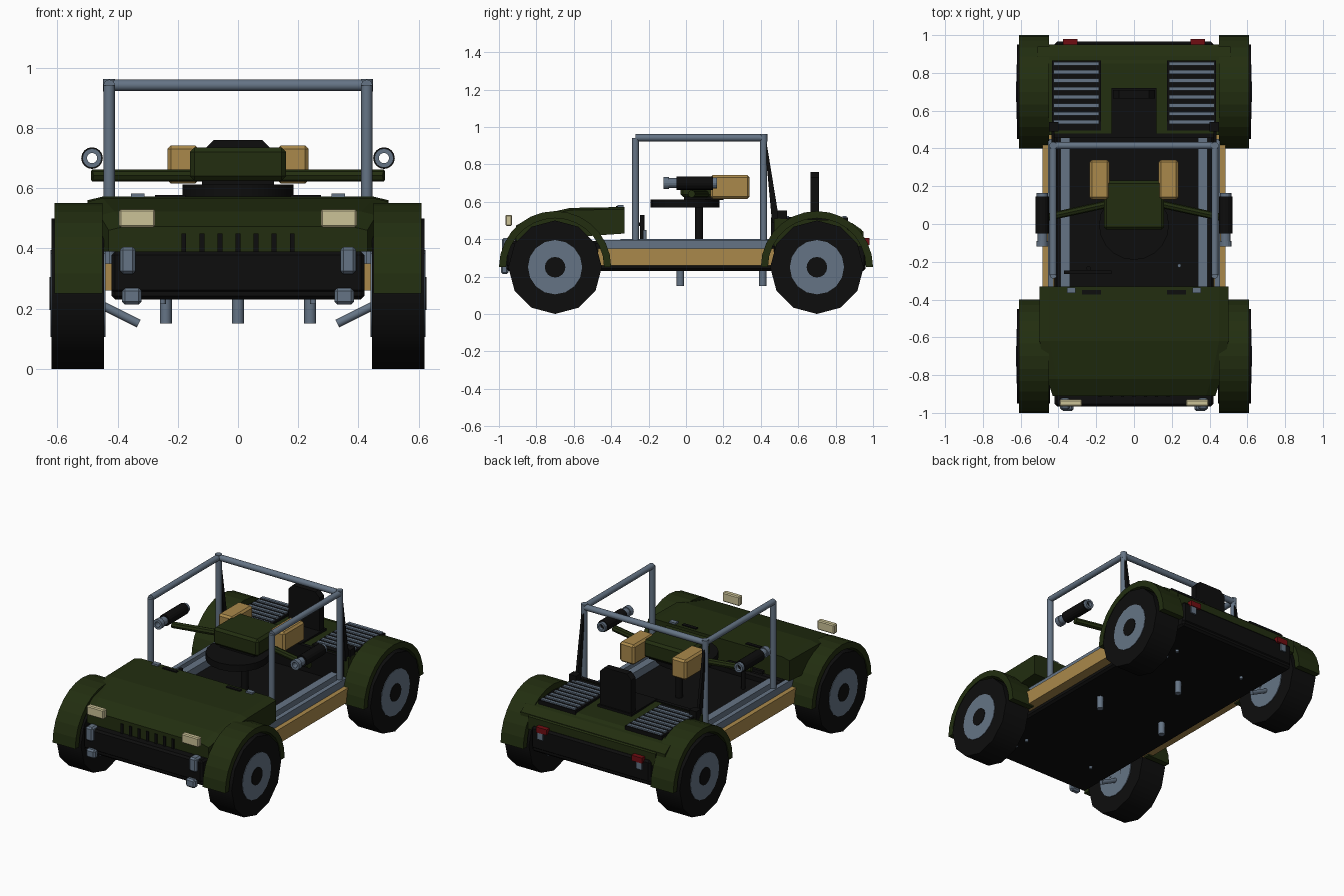
import bpy, bmesh, math
from mathutils import Vector

if "Cube" in bpy.data.objects:
    bpy.data.objects.remove(bpy.data.objects["Cube"])


def material(name, rgb):
    m = bpy.data.materials.new(name)
    m.use_nodes = True
    m.diffuse_color = (*rgb, 1)
    m.node_tree.nodes["Principled BSDF"].inputs["Base Color"].default_value = (*rgb, 1)
    return m


GREEN = material("olive green", (0.016, 0.027, 0.005))
BLACK = material("rubber black", (0.004, 0.004, 0.004))
STEEL = material("steel grey", (0.13, 0.175, 0.235))
TAN = material("tan", (0.40, 0.25, 0.07))
CREAM = material("lamp cream", (0.60, 0.54, 0.31))
RED = material("lamp red", (0.16, 0.004, 0.006))


def finish(name, bm, mat, bevel=0, smooth=False):
    bmesh.ops.recalc_face_normals(bm, faces=bm.faces)
    mesh = bpy.data.meshes.new(name)
    bm.to_mesh(mesh)
    bm.free()
    mesh.materials.append(mat)
    ob = bpy.data.objects.new(name, mesh)
    bpy.context.collection.objects.link(ob)
    if bevel:
        mod = ob.modifiers.new("Bevel", "BEVEL")
        mod.width, mod.segments = bevel, 1
    if smooth:
        bpy.ops.object.select_all(action="DESELECT")
        ob.select_set(True)
        bpy.context.view_layer.objects.active = ob
        bpy.ops.object.shade_smooth_by_angle(angle=math.radians(40))
    return ob


def loft(name, rings, mat, bevel=0, closed=False):
    """Skin a list of equal point loops, capping the ends unless closed."""
    bm = bmesh.new()
    loops = [[bm.verts.new(p) for p in ring] for ring in rings]
    n = len(loops[0])
    pairs = list(zip(loops, loops[1:])) + ([(loops[-1], loops[0])] if closed else [])
    for a, b in pairs:
        for i in range(n):
            j = (i + 1) % n
            bm.faces.new((a[i], a[j], b[j], b[i]))
    if not closed:
        bm.faces.new(loops[0])
        bm.faces.new(loops[-1])
    return finish(name, bm, mat, bevel)


def box(name, x, y, z, mat, bevel=0):
    """Box from three (low, high) ranges."""
    return loft(name, [[(x[0], y[0], h), (x[1], y[0], h), (x[1], y[1], h), (x[0], y[1], h)]
                       for h in z], mat, bevel)


def side_box(name, s, x, y, z, mat, bevel=0):
    return box(name, sorted((s * x[0], s * x[1])), y, z, mat, bevel)


def rod(name, a, b, r, mat, sides=12):
    a, b = Vector(a), Vector(b)
    bm = bmesh.new()
    bmesh.ops.create_cone(bm, cap_ends=True, segments=sides, radius1=r, radius2=r,
                          depth=(b - a).length)
    turn = (b - a).to_track_quat("Z", "Y").to_matrix().to_4x4()
    turn.translation = (a + b) / 2
    bm.transform(turn)
    return finish(name, bm, mat, smooth=True)


def pipe(name, x, z, y0, y1, r, hole, mat):
    """Open barrel along y."""
    rings = []
    for i in range(16):
        c, s = math.cos(i * math.tau / 16), math.sin(i * math.tau / 16)
        rings.append([(x + q * c, y, z + q * s)
                      for q, y in ((r, y0), (r, y1), (hole, y1), (hole, y0))])
    return loft(name, rings, mat, closed=True)


def prism(name, pts, x0, x1, mat, bevel=0):
    return loft(name, [[(x, y, z) for y, z in pts] for x in (x0, x1)], mat, bevel)


def arch(name, yc, x0, x1, r_out, r_in):
    steps = [i * math.pi / 14 for i in range(15)]
    rings = [[(x, yc + r * math.cos(t), 0.25 + r * math.sin(t))
              for x, r in ((x0, r_out), (x1, r_out), (x1, r_in), (x0, r_in))] for t in steps]
    return loft(name, rings, GREEN)


# Chassis tub
box("floor_pan", (-.42, .42), (-.96, .96), (.23, .35), BLACK, .012)
box("front_bulkhead", (-.42, .42), (-.965, -.36), (.25, .39), BLACK, .012)
box("rear_bulkhead", (-.42, .42), (.46, .965), (.25, .39), BLACK, .012)

# Bonnet, built from cross-sections along y: y, half width, bottom, top
sections = [(-.33, .50, .43, .56), (-.62, .50, .41, .555), (-.82, .46, .39, .51), (-.91, .43, .39, .46)]
loft("bonnet", [[(-w, y, lo), (w, y, lo), (w, y, hi), (w - .05, y, hi + .012),
                 (.05 - w, y, hi + .012), (-w, y, hi)] for y, w, lo, hi in sections], GREEN)
for i in range(7):
    x = (i - 3) * .06
    box("grille_slot", (x - .008, x + .008), (-.917, -.90), (.385, .45), BLACK)

# Rear deck with its lip and hatch
prism("rear_deck", [(.47, .36), (.47, .51), (.85, .50), (.95, .44), (.95, .36)], -.45, .45, GREEN)
prism("rear_lip", [(.86, .45), (.86, .49), (.89, .485), (.94, .45), (.94, .42)], -.51, .51, GREEN)
box("deck_hatch", (-.12, .12), (.46, .72), (.50, .518), BLACK)
loft("deck_back_rest", [[(x, y, z) for x, z in ((-.11, .50), (.11, .50), (.11, .73), (.08, .76),
                        (-.08, .76), (-.11, .73))] for y in (.665, .71)], BLACK)
box("deck_front_edge", (-.42, .42), (.455, .48), (.36, .515), BLACK)

for s in (-1, 1):
    # Wheels and mudguards
    for yc in (-.7, .7):
        rod("tyre", (s * .445, yc, .25), (s * .62, yc, .25), .25, BLACK, 12)
        for part, reach, r, mat in (("wheel_disc", .623, .145, STEEL), ("hub_cap", .626, .055, BLACK)):
            rod(part, (s * .44, yc, .25), (s * reach, yc, .25), r, mat, 16)
        arch("mudguard", yc, s * .45, s * .61, .30, .262)
        rod("suspension_arm", (s * .46, yc, .215), (s * .33, yc, .15), .014, STEEL)
        rod("drain_pin", (s * .25, yc, .215), (s * .25, yc, .24), .01, STEEL)

    # Side sills
    side_box("side_panel", s, (.42, .485), (-.47, .47), (.26, .35), TAN)
    side_box("floor_rail", s, (.34, .39), (-.35, .49), (.34, .40), STEEL)
    side_box("sill_rail", s, (.425, .455), (-.45, .45), (.34, .395), STEEL)

    # Roll cage
    corners = [(s * .428, -.27, .35), (s * .428, -.27, .942), (s * .428, .415, .942), (s * .428, .415, .35)]
    for name, a, b in (("front_post", 0, 1), ("roof_rail", 1, 2), ("rear_post", 2, 3)):
        rod(name, corners[a], corners[b], .019, STEEL)
    rod("cage_joint", (s * .428, .415, .922), (s * .428, .415, .962), .02, STEEL)
    prism("cage_brace", [(.42, .92), (.43, .92), (.50, .49), (.46, .49)], s * .42, s * .437, BLACK)
    side_box("brace_foot", s, (.40, .45), (.49, .54), (.49, .553), BLACK)

    # Bonnet fittings
    side_box("bonnet_hinge", s, (.31, .355), (-.365, -.335), (.56, .582), STEEL)
    side_box("bonnet_slot", s, (.175, .275), (-.373, -.35), (.56, .577), BLACK)

    # Lamps and tow brackets
    side_box("headlamp", s, (.275, .395), (-.965, -.93), (.47, .53), CREAM, .006)
    side_box("upper_bracket", s, (.34, .392), (-.985, -.92), (.315, .405), STEEL, .01)
    side_box("lower_bracket", s, (.32, .385), (-.99, -.95), (.213, .268), STEEL, .01)
    side_box("tail_lamp", s, (.30, .375), (.94, .98), (.37, .405), RED)
    side_box("tail_bracket", s, (.33, .37), (.94, .975), (.325, .37), STEEL)

    # Deck vents
    side_box("vent_panel", s, (.175, .435), (.495, .865), (.49, .516), BLACK)
    for i in range(8):
        y = .53 + i * .044
        side_box("vent_slat", s, (.185, .425), (y, y + .02), (.50, .524), STEEL)

    # Turret guns and ammunition boxes
    side_box("ammo_box", s, (.13, .235), (.13, .34), (.615, .742), TAN, .012)
    rod("gun_arm", (s * .12, .11, .642), (s * .485, .03, .642), .02, GREEN, 8)
    for part, y0, y1, r, mat in (("gun_muzzle", -.12, -.09, .032, STEEL), ("gun_neck", -.09, -.05, .026, STEEL),
                                 ("gun_body", -.05, .145, .036, BLACK), ("gun_tail", .145, .165, .03, STEEL)):
        pipe(part, s * .485, .70, y0, y1, r, .017, mat)
    rod("support_foot", (s * .24, -.03, .15), (s * .24, -.03, .24), .02, STEEL)

rod("cage_cross_bar", (-.428, .415, .942), (.428, .415, .942), .019, STEEL)
rod("rear_support_foot", (0, .41, .15), (0, .41, .24), .02, STEEL)

# Turret on its pedestal
rod("turret_post", (0, .07, .34), (0, .07, .58), .022, BLACK)
rod("turret_plate", (0, -.005, .57), (0, -.005, .612), .185, BLACK, 20)
box("turret_base", (-.12, .12), (-.01, .20), (.61, .64), BLACK)
box("turret_housing", (-.16, .16), (-.03, .23), (.625, .735), GREEN, .015)

# Driving controls
rod("steering_column", (-.24, -.235, .34), (-.24, -.235, .53), .012, BLACK)
box("steering_bar", (-.37, -.12), (-.265, -.245), (.47, .49), BLACK)
rod("gear_lever", (.24, -.22, .34), (.24, -.22, .45), .01, STEEL)
